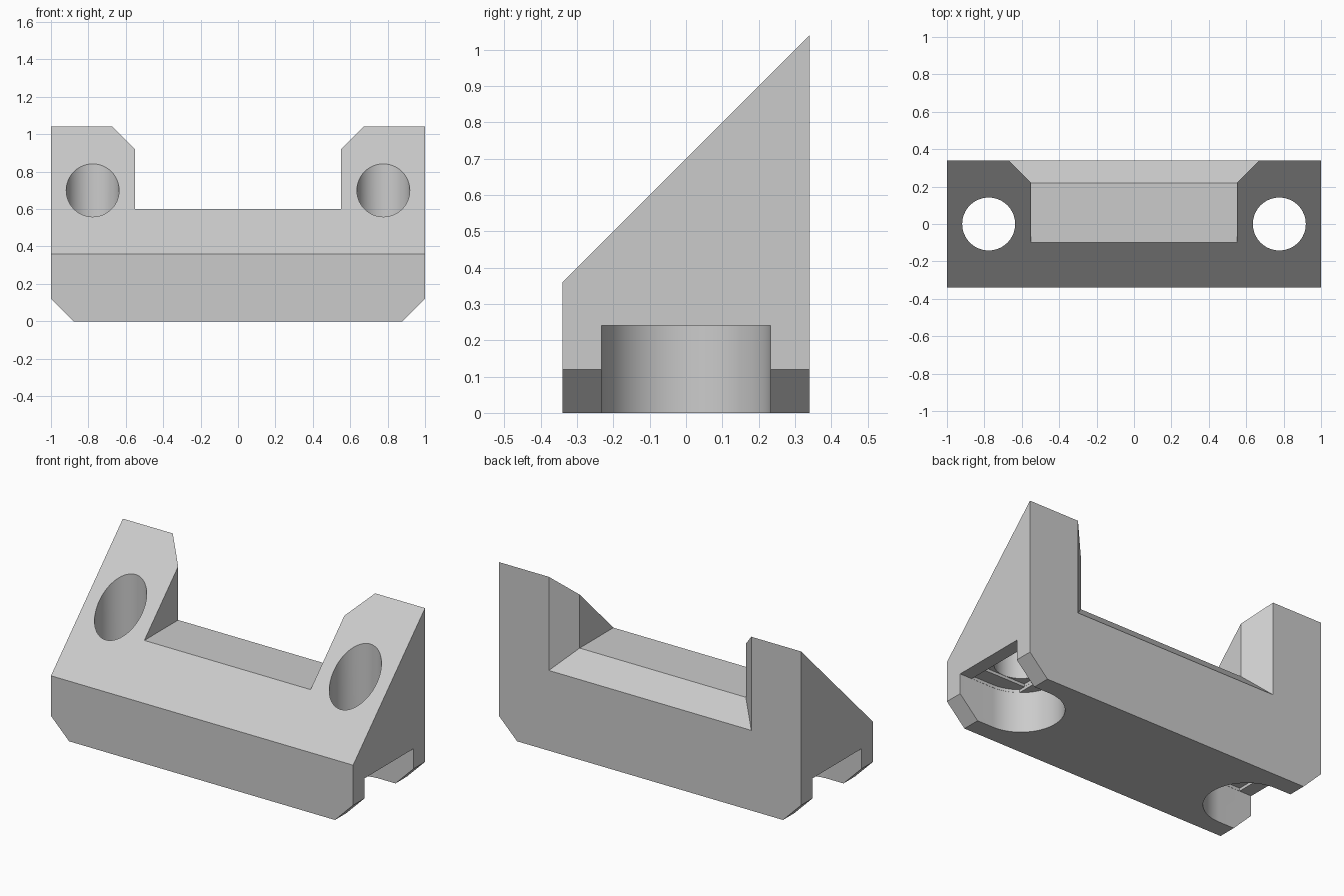
import bpy
import bmesh
from math import acos, cos, pi, sin

if "Cube" in bpy.data.objects:
    bpy.data.objects.remove(bpy.data.objects["Cube"], do_unlink=True)

grey = bpy.data.materials.new("light grey")
grey.use_nodes = True
grey.diffuse_color = (0.6, 0.6, 0.6, 1)
grey.node_tree.nodes["Principled BSDF"].inputs["Base Color"].default_value = grey.diffuse_color


def loft(name, rings):
    """Closed solid skinned through rings of equal length."""
    bm = bmesh.new()
    loops = [[bm.verts.new(p) for p in ring] for ring in rings]
    n = len(loops[0])
    for a, b in zip(loops, loops[1:]):
        for i in range(n):
            j = (i + 1) % n
            bm.faces.new((a[i], a[j], b[j], b[i]))
    bm.faces.new(loops[0])
    bm.faces.new(loops[-1])
    bmesh.ops.recalc_face_normals(bm, faces=bm.faces)
    mesh = bpy.data.meshes.new(name)
    bm.to_mesh(mesh)
    bm.free()
    mesh.materials.append(grey)
    obj = bpy.data.objects.new(name, mesh)
    bpy.context.collection.objects.link(obj)
    return obj


def pillar(name, outline, z0, z1):
    return loft(name, [[(x, y, z) for x, y in outline] for z in (z0, z1)])


def arc(radius, start, end, steps):
    angles = [start + (end - start) * i / steps for i in range(steps + 1)]
    return [(radius * cos(a), radius * sin(a)) for a in angles]


def cut(target, cutter):
    cutter.hide_render = True
    mod = target.modifiers.new("cut", "BOOLEAN")
    mod.operation = "DIFFERENCE"
    mod.solver = "EXACT"
    mod.object = cutter
    bpy.context.view_layer.objects.active = target
    bpy.ops.object.modifier_apply(modifier=mod.name)
    bpy.data.objects.remove(cutter, do_unlink=True)


# Wedge body: chamfered lower corners, top sloping down to the front
chamfer, depth = 0.12, 0.34


def body_ring(y, top):
    low = 1 - chamfer
    return [(x, y, z) for x, z in ((-low, 0), (low, 0), (1, chamfer),
                                   (1, top), (-1, top), (-1, chamfer))]


body = loft("bracket_body", [body_ring(-depth, 0.36), body_ring(depth, 1.04)])

# Central notch that flares out at the back
notch = loft("notch_cutter", [
    [(-w, y, z), (w, y, z), (w, y, 1.3), (-w, y, 1.3)]
    for y, w, z in ((-0.3, 0.55, 0.6), (0.22, 0.55, 0.6), (0.46, 0.79, 0.36))])
cut(body, notch)

# Screw holes with stepped counterbores open to the ends
hole_x, hole_r, bore_r, bore_top, step = 0.777, 0.1415, 0.232, 0.24, 0.017
for side in (-1, 1):
    def place(points):
        return [(side * (hole_x + x), y) for x, y in points]

    bore = arc(bore_r, pi / 2, 3 * pi / 2, 48) + [(0.4, -bore_r), (0.4, bore_r)]
    cut(body, pillar("counterbore_cutter", place(bore), -0.1, bore_top))

    # Strip across the counterbore ceiling
    r, half = bore_r - 0.001, hole_r + 0.0015
    tip = acos(half / r)
    strip = arc(r, pi / 2, pi - tip, 8) + arc(r, pi + tip, 3 * pi / 2, 8)
    strip += [(half, -r), (half, r)]
    cut(body, pillar("strip_cutter", place(strip), 0.2, bore_top + step))

    # Square step above the strip
    h = hole_r + 0.0008
    square = [(-h, -h), (h, -h), (h, h), (-h, h)]
    cut(body, pillar("square_cutter", place(square), 0.2, bore_top + 2 * step))

    hole = arc(hole_r, 0, 2 * pi, 64)[:-1]
    cut(body, pillar("hole_cutter", place(hole), 0.1, 1.3))

# Smooth round walls, crisp edges
bpy.ops.object.select_all(action="DESELECT")
body.select_set(True)
bpy.context.view_layer.objects.active = body
bpy.ops.object.shade_smooth_by_angle(angle=pi / 6)
